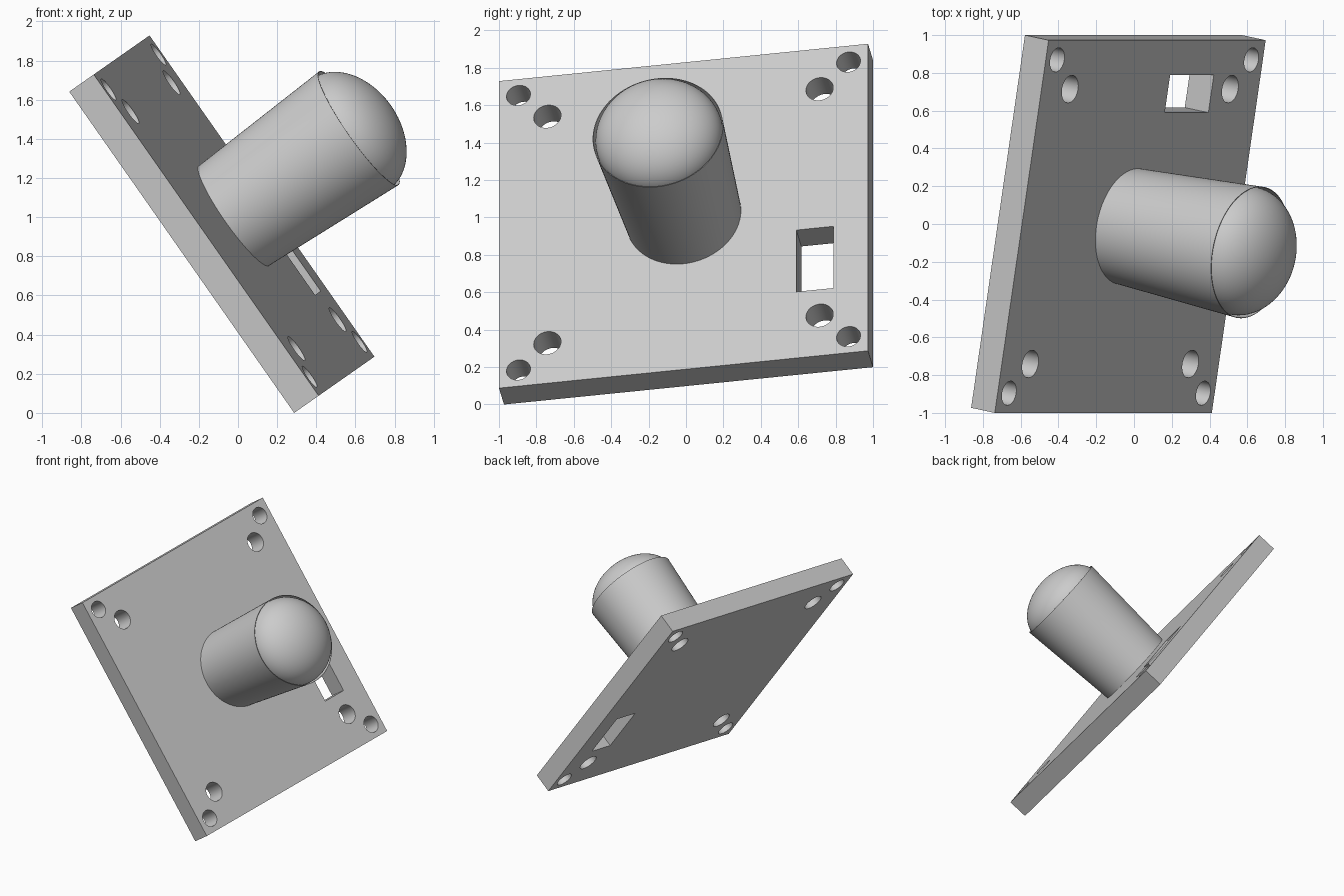
import bpy, bmesh, math
from mathutils import Matrix, Euler, Vector

cube = bpy.data.objects.get("Cube")
if cube:
    bpy.data.objects.remove(cube, do_unlink=True)

# Shared tilted frame: origin at the middle of the plate's outer face
FRAME = Matrix.Translation((-0.02, -0.0135, 1.008)) @ \
    Euler((math.radians(10), math.radians(55), 0)).to_matrix().to_4x4()
SIDE, THICK = 2.0036, 0.155

grey = bpy.data.materials.new("light grey")
grey.use_nodes = True
grey.diffuse_color = (0.6, 0.6, 0.6, 1)
grey.node_tree.nodes["Principled BSDF"].inputs["Base Color"].default_value = (0.6, 0.6, 0.6, 1)


def make(name, bm):
    """Turn a bmesh into a grey object in the tilted frame."""
    bmesh.ops.recalc_face_normals(bm, faces=bm.faces)
    mesh = bpy.data.meshes.new(name)
    bm.to_mesh(mesh)
    bm.free()
    mesh.materials.append(grey)
    obj = bpy.data.objects.new(name, mesh)
    bpy.context.collection.objects.link(obj)
    obj.matrix_world = FRAME
    return obj


def activate(obj):
    bpy.ops.object.select_all(action='DESELECT')
    obj.select_set(True)
    bpy.context.view_layer.objects.active = obj


def smooth(obj):
    activate(obj)
    bpy.ops.object.shade_smooth_by_angle(angle=math.radians(35))


def add_box(bm, centre, size):
    bmesh.ops.create_cube(bm, size=1, matrix=Matrix.Translation(centre) @ Matrix.Diagonal((*size, 1)))


def lathe(name, profile, steps=96):
    """Spin a (radius, height) profile around the frame's z axis."""
    bm = bmesh.new()
    verts = [bm.verts.new((r, 0, h)) for r, h in profile]
    edges = [bm.edges.new(pair) for pair in zip(verts, verts[1:])]
    bmesh.ops.spin(bm, geom=verts + edges, cent=(0, 0, 0), axis=(0, 0, 1),
                   angle=math.tau, steps=steps)
    bmesh.ops.remove_doubles(bm, verts=bm.verts, dist=1e-5)
    obj = make(name, bm)
    smooth(obj)
    return obj


# Square plate
bm = bmesh.new()
add_box(bm, (0, 0, -THICK / 2), (SIDE, SIDE, THICK))
plate = make("plate", bm)

# Cutter: two screw holes per corner and one rectangular window
bm = bmesh.new()
for sx in (-1, 1):
    for sy in (-1, 1):
        for offset, radius in ((0.896, 0.065), (0.739, 0.074)):
            bmesh.ops.create_cone(bm, cap_ends=True, segments=48, radius1=radius, radius2=radius,
                                  depth=0.5, matrix=Matrix.Translation((sx * offset, sy * offset, 0)))
add_box(bm, (0.368, 0.714, 0), (0.403, 0.203, 0.5))
cutter = make("hole_cutter", bm)
cutter.hide_render = True

activate(plate)
cut = plate.modifiers.new("holes", 'BOOLEAN')
cut.operation, cut.solver, cut.object = 'DIFFERENCE', 'EXACT', cutter
bpy.ops.object.modifier_apply(modifier=cut.name)
bpy.data.objects.remove(cutter, do_unlink=True)
smooth(plate)

# Flared sleeve with a thin open rim
lathe("sleeve", [(0, -0.01), (0.312, -0.01), (0.312, 0), (0.354, 0.79),
                 (0.351, 0.79), (0.347, 0.68), (0, 0.68)])

# Domed button seated in the sleeve
arc = [(0.344 * math.cos(t * math.pi / 48), 0.74 + 0.247 * math.sin(t * math.pi / 48))
       for t in range(24)]
lathe("domed_button", [(0, 0.69), (0.344, 0.69)] + arc + [(0, 0.987)])
